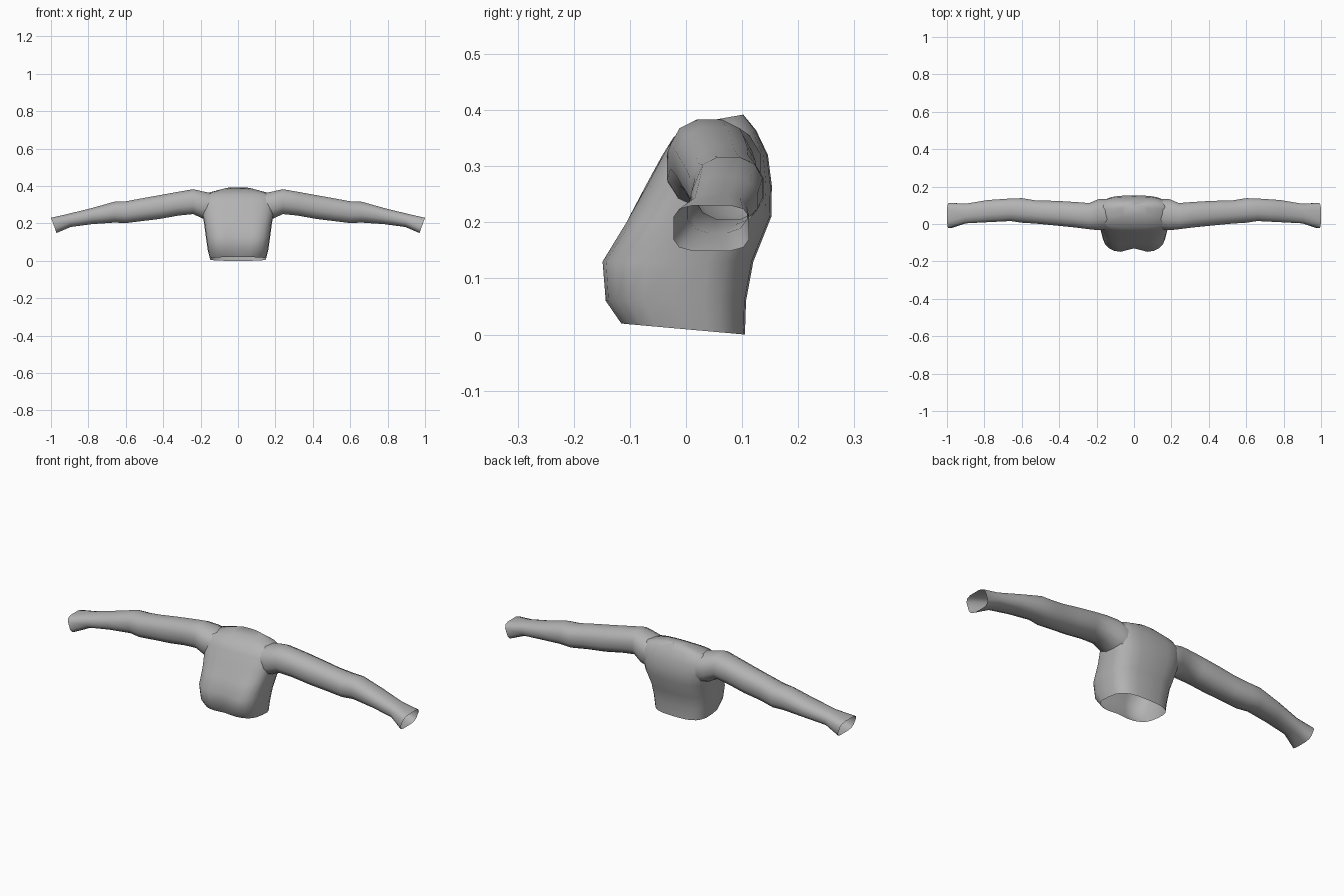
import bpy, bmesh, math

if "Cube" in bpy.data.objects:
    bpy.data.objects.remove(bpy.data.objects["Cube"])

grey = bpy.data.materials.new("plain_grey")
grey.diffuse_color = (0.45, 0.45, 0.45, 1)
grey.use_nodes = True
grey.node_tree.nodes["Principled BSDF"].inputs["Base Color"].default_value = grey.diffuse_color


def spow(v, p):
    return math.copysign(abs(v) ** p, v)


def loft(name, rings, cap_end=False):
    """Skin a list of equal-length point rings into one smooth open shell."""
    bm = bmesh.new()
    rows = [[bm.verts.new(p) for p in ring] for ring in rings]
    n = len(rows[0])
    for a, b in zip(rows, rows[1:]):
        for i in range(n):
            j = (i + 1) % n
            bm.faces.new((a[i], a[j], b[j], b[i]))
    if cap_end:
        bm.faces.new(rows[-1])
    mesh = bpy.data.meshes.new(name)
    bm.to_mesh(mesh)
    bm.free()
    obj = bpy.data.objects.new(name, mesh)
    bpy.context.collection.objects.link(obj)
    mesh.materials.append(grey)
    bpy.ops.object.select_all(action='DESELECT')
    obj.select_set(True)
    bpy.context.view_layer.objects.active = obj
    bpy.ops.object.shade_smooth_by_angle(angle=math.radians(60))
    return obj


# Torso: half width, front y, back y, front z, back z, centre crease depth
torso_sections = [
    (0.150, -0.120, 0.105, 0.020, 0.000, 0.010),
    (0.162, -0.150, 0.107, 0.060, 0.060, 0.025),
    (0.172, -0.155, 0.120, 0.130, 0.130, 0.025),
    (0.182, -0.110, 0.152, 0.200, 0.210, 0.010),
    (0.195, -0.072, 0.153, 0.265, 0.265, 0.000),
    (0.200, -0.042, 0.146, 0.320, 0.320, 0.000),
    (0.175, -0.022, 0.125, 0.352, 0.364, 0.000),
    (0.070, 0.030, 0.102, 0.379, 0.392, 0.000),
]


def torso_ring(hw, yf, yb, zf, zb, crease, sides=24):
    pts = []
    for i in range(sides):
        a = 2 * math.pi * i / sides
        x = hw * spow(math.cos(a), 0.65)
        t = 0.5 + 0.5 * spow(math.sin(a), 0.65)
        y = yf + (yb - yf) * t
        if t < 0.5:
            y += crease * math.exp(-(x / 0.05) ** 2)
        pts.append((x, y, zf + (zb - zf) * t))
    return pts


loft("torso", [torso_ring(*s) for s in torso_sections], cap_end=True)

# Sleeves: x, bottom z, top z, front y, back y, slant of the section
sleeve_sections = [
    (0.13, 0.205, 0.362, -0.030, 0.135, 0.00),
    (0.19, 0.225, 0.374, -0.036, 0.135, 0.00),
    (0.24, 0.248, 0.385, -0.030, 0.114, 0.00),
    (0.32, 0.240, 0.371, -0.020, 0.120, 0.00),
    (0.42, 0.222, 0.353, -0.010, 0.126, 0.00),
    (0.52, 0.210, 0.335, 0.000, 0.127, 0.00),
    (0.60, 0.200, 0.320, 0.005, 0.140, 0.00),
    (0.66, 0.203, 0.318, 0.014, 0.138, 0.00),
    (0.78, 0.195, 0.284, 0.008, 0.130, 0.00),
    (0.90, 0.180, 0.253, 0.002, 0.110, 0.01),
    (0.985, 0.148, 0.231, -0.024, 0.114, 0.03),
]


def sleeve_ring(side, x, zb, zt, yf, yb, slant, sides=12):
    power = 0.55 if slant > 0.02 else 0.85
    pts = []
    for i in range(sides):
        a = 2 * math.pi * (i + 0.5) / sides * side
        u, v = spow(math.cos(a), power), spow(math.sin(a), power)
        pts.append((side * (x + slant * v / 2),
                    (yf + yb) / 2 + (yb - yf) / 2 * u,
                    (zb + zt) / 2 + (zt - zb) / 2 * v))
    return pts


for side, label in ((-1, "left"), (1, "right")):
    loft(label + "_sleeve", [sleeve_ring(side, *s) for s in sleeve_sections])
